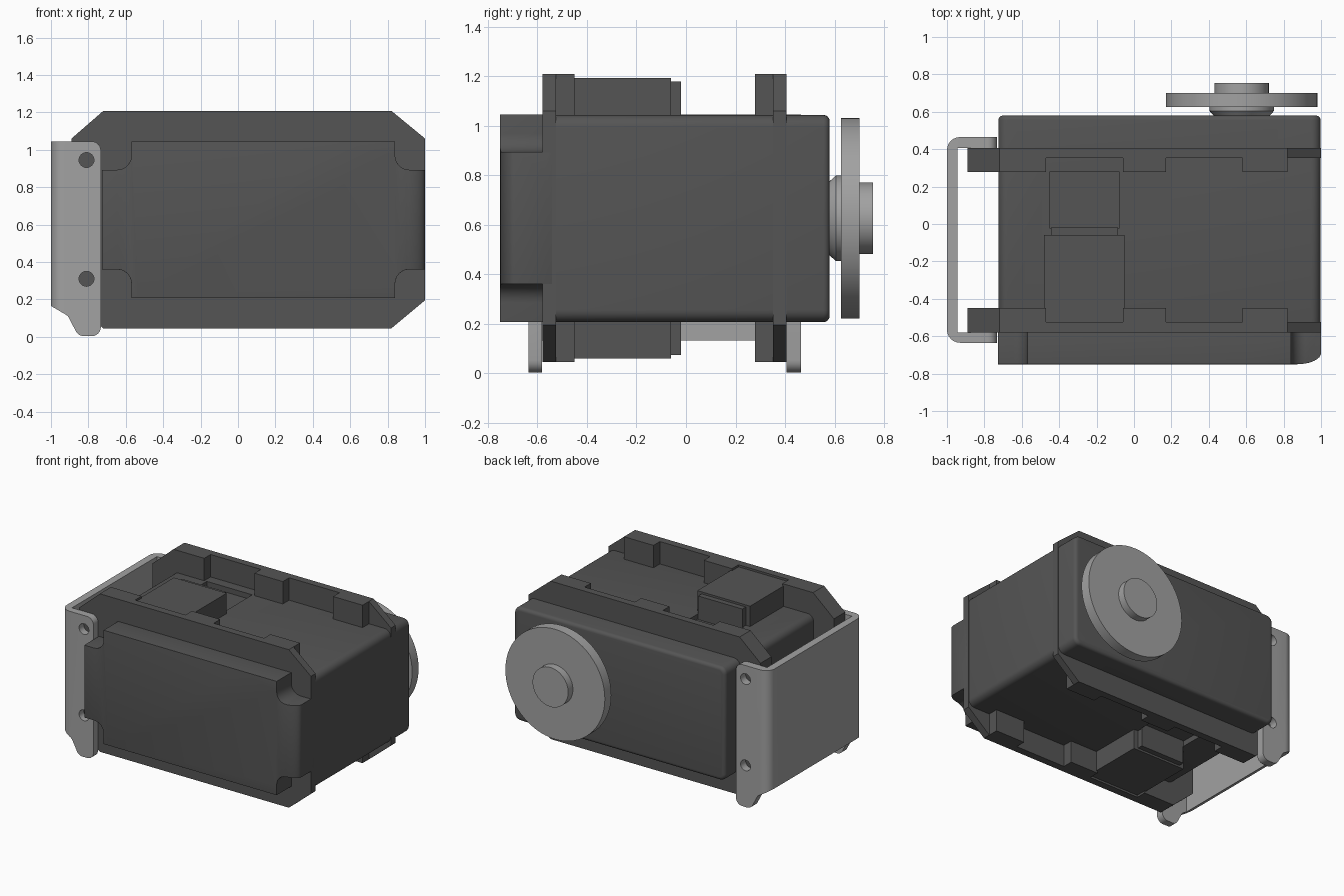
import bpy, bmesh
from math import pi, sin, cos, radians
from mathutils import Vector

if "Cube" in bpy.data.objects:
    bpy.data.objects.remove(bpy.data.objects["Cube"])


def material(name, v):
    m = bpy.data.materials.new(name)
    m.diffuse_color = (v, v, v, 1)
    m.use_nodes = True
    m.node_tree.nodes["Principled BSDF"].inputs["Base Color"].default_value = m.diffuse_color
    return m


DARK = material("dark_plastic", 0.09)
METAL = material("light_metal", 0.36)


def finish(name, bm, mat):
    bmesh.ops.remove_doubles(bm, verts=bm.verts, dist=1e-5)
    bmesh.ops.recalc_face_normals(bm, faces=bm.faces)
    me = bpy.data.meshes.new(name)
    bm.to_mesh(me)
    bm.free()
    ob = bpy.data.objects.new(name, me)
    bpy.context.collection.objects.link(ob)
    me.materials.append(mat)
    return ob


def prism(name, pts, axis, lo, hi, mat=DARK):
    """Extrude a 2D outline: axis Y takes (x, z) points, axis Z takes (x, y)."""
    bm = bmesh.new()
    at = lambda p, t: (p[0], t, p[1]) if axis == 'Y' else (p[0], p[1], t)
    a = [bm.verts.new(at(p, lo)) for p in pts]
    b = [bm.verts.new(at(p, hi)) for p in pts]
    bm.faces.new(a)
    bm.faces.new(b)
    for i in range(len(pts)):
        j = (i + 1) % len(pts)
        bm.faces.new((a[i], a[j], b[j], b[i]))
    return finish(name, bm, mat)


def rounded(corners, n=6):
    """Outline from (x, y, radius) corners; each radius becomes a tangent fillet."""
    out = []
    for i, (x, y, r) in enumerate(corners):
        p = Vector((x, y))
        if r == 0:
            out.append(p)
            continue
        u = (Vector(corners[i - 1][:2]) - p).normalized()
        v = (Vector(corners[(i + 1) % len(corners)][:2]) - p).normalized()
        half = u.angle(v) / 2
        c = p + (u + v).normalized() * (r / sin(half))
        s = p + u * (r * cos(half) / sin(half)) - c
        e = p + v * (r * cos(half) / sin(half)) - c
        for k in range(n + 1):
            t, w = k / n, pi - 2 * half
            out.append(c + (s * sin((1 - t) * w) + e * sin(t * w)) / sin(w))
    return out


def rect(x0, x1, y0, y1, r=0):
    return rounded([(x0, y0, r), (x1, y0, r), (x1, y1, r), (x0, y1, r)])


def circle(x, y, r, n=24):
    return [(x + r * cos(2 * pi * i / n), y + r * sin(2 * pi * i / n)) for i in range(n)]


def apply(ob, kind, **props):
    m = ob.modifiers.new(kind, kind)
    for k, v in props.items():
        setattr(m, k, v)
    bpy.context.view_layer.objects.active = ob
    bpy.ops.object.modifier_apply(modifier=m.name)


def boolean(ob, tool, op='DIFFERENCE'):
    apply(ob, 'BOOLEAN', operation=op, object=tool, solver='EXACT')
    bpy.data.objects.remove(tool)


def bevel(ob, width):
    apply(ob, 'BEVEL', width=width, segments=4, limit_method='ANGLE', angle_limit=radians(40))


# Main case with shallow recesses on top and bottom
case = prism("case", rect(-0.725, 0.998, 0.207, 1.043, 0.05), 'Y', -0.56, 0.58)
bevel(case, 0.025)
for lo, hi in ((1.005, 1.2), (0.05, 0.247)):
    boolean(case, prism("cutter", rect(-0.45, -0.08, -0.025, 0.28), 'Z', lo, hi))

# Front cover: notched corners, rounded towards the right end
xs, zs, R = (-0.727, -0.57, 0.84, 1.0), (0.207, 0.36, 0.893, 1.045), 0.075
cover = prism("front_cover", rounded([
    (xs[1], zs[0], 0), (xs[2], zs[0], 0), (xs[2], zs[1], R), (xs[3], zs[1], 0),
    (xs[3], zs[2], 0), (xs[2], zs[2], R), (xs[2], zs[3], 0), (xs[1], zs[3], 0),
    (xs[1], zs[2], R), (xs[0], zs[2], 0), (xs[0], zs[1], 0), (xs[1], zs[1], R)]),
    'Y', -0.75, -0.54)
arc = [(0.87 + 0.13 * sin(i * pi / 16), -0.69 - 0.06 * cos(i * pi / 16)) for i in range(9)]
boolean(cover, prism("cutter", [(-0.8, -0.75)] + arc + [(1.0, -0.5), (-0.8, -0.5)],
                     'Z', 0, 1.3), 'INTERSECT')
bevel(cover, 0.02)

# Mounting plates with thick tabs on their inner sides
Z0, Z1 = 0.045, 1.208
plate = [(-0.89, 0.195), (-0.72, Z0), (0.82, Z0), (1, 0.195),
         (1, 1.06), (0.82, Z1), (-0.72, Z1), (-0.89, 1.06)]
end_tab = plate[:2] + [(-0.47, Z0), (-0.47, Z1)] + plate[6:]
for side, outer, mid, inner in (("front", -0.58, -0.525, -0.45), ("back", 0.405, 0.352, 0.278)):
    prism(side + "_plate", plate, 'Y', outer, mid)
    prism(side + "_end_tab", end_tab, 'Y', mid, inner)
    for label, x0, x1 in (("middle", -0.06, 0.17), ("right", 0.58, 0.82)):
        prism(f"{side}_{label}_tab", rect(x0, x1, Z0, Z1), 'Y', mid, inner)

# Connector block and its narrower neck, showing above and below the case
prism("connector_block", rect(-0.48, -0.05, -0.525, -0.06), 'Z', 0.06, 1.193)
prism("connector_neck", rect(-0.445, -0.085, -0.06, -0.02), 'Z', 0.075, 1.178)

# Folded sheet bracket with side profile and screw holes
bracket = prism("bracket", rounded([
    (-0.733, -0.635, 0), (-0.733, -0.581, 0), (-0.945, -0.581, 0), (-0.945, 0.406, 0),
    (-0.733, 0.406, 0), (-0.733, 0.465, 0), (-1, 0.465, 0.07), (-1, -0.635, 0.07)]),
    'Z', -0.05, 1.1, METAL)
boolean(bracket, prism("cutter", rounded([
    (-1.1, 0.165, 0), (-1, 0.165, 0), (-0.91, 0.112, 0.04), (-0.853, 0.003, 0.05),
    (-0.733, 0.003, 0.05), (-0.733, 1.045, 0.05), (-1.1, 1.045, 0)]),
    'Y', -0.8, 0.8, METAL), 'INTERSECT')
for z in (0.945, 0.31):
    boolean(bracket, prism("cutter", circle(-0.81, z, 0.04), 'Y', -0.8, 0.8, METAL))

# Output disc with boss and hub, turned around the y axis
profile = [(0, 0.57), (0.145, 0.575), (0.173, 0.605), (0.173, 0.625), (0.405, 0.625),
           (0.405, 0.70), (0.145, 0.70), (0.145, 0.755), (0, 0.755)]
cx, cz = 0.576, 0.626
bm = bmesh.new()
vs = [bm.verts.new((cx + r, y, cz)) for r, y in profile]
es = [bm.edges.new(e) for e in zip(vs, vs[1:])]
bmesh.ops.spin(bm, geom=vs + es, cent=(cx, 0, cz), axis=(0, 1, 0), angle=2 * pi, steps=64)
finish("output_disc", bm, METAL)

# Smooth shading with sharp edges kept
bpy.ops.object.select_all(action='SELECT')
bpy.ops.object.shade_smooth_by_angle(angle=radians(30))
